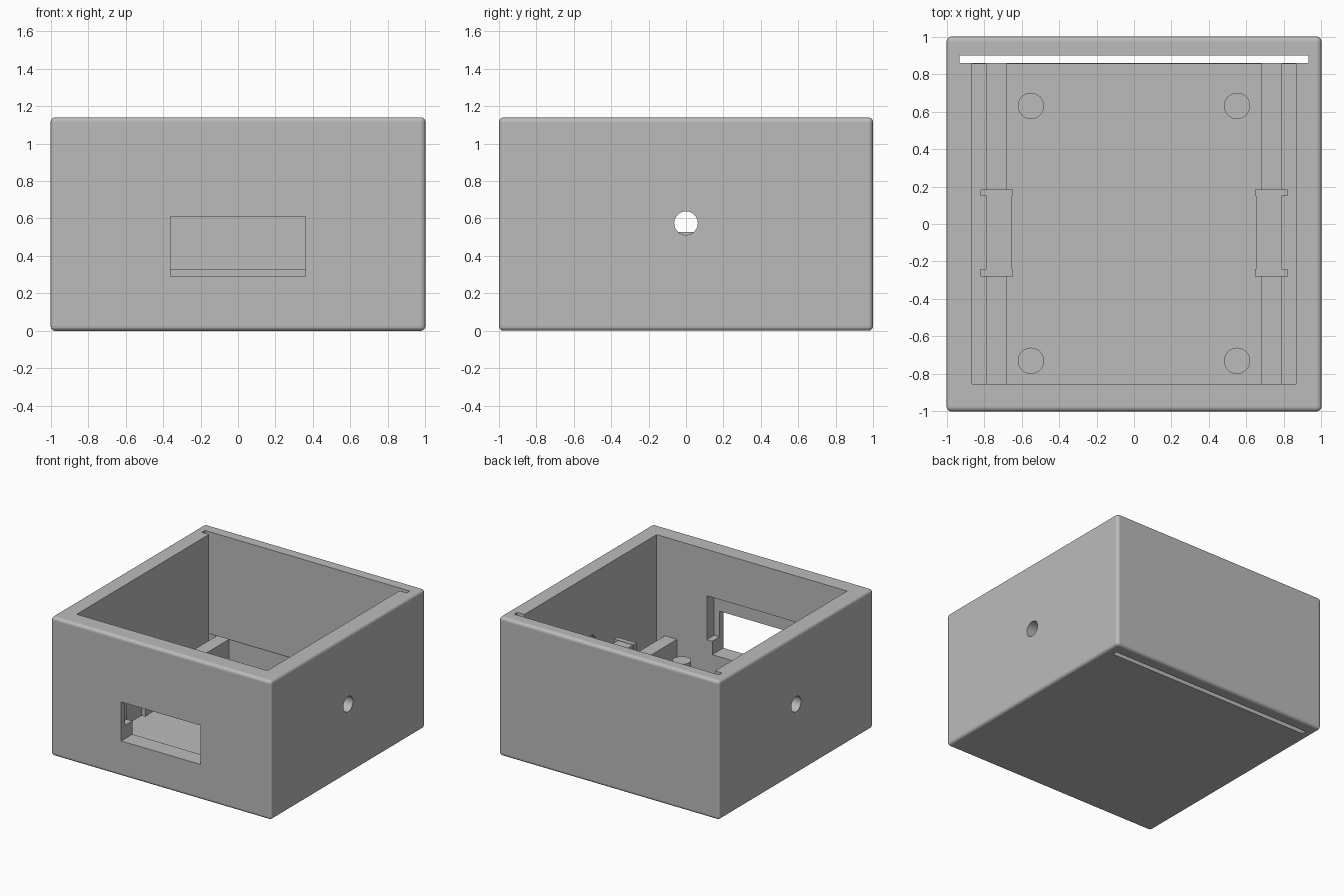
import bpy
import math

if "Cube" in bpy.data.objects:
    bpy.data.objects.remove(bpy.data.objects["Cube"], do_unlink=True)

GREY = (0.5, 0.5, 0.5, 1)
mat = bpy.data.materials.new("plain grey")
mat.use_nodes = True
mat.diffuse_color = GREY
mat.node_tree.nodes["Principled BSDF"].inputs["Base Color"].default_value = GREY


def box(name, x, y, z):
    """Box spanning the given (low, high) ranges."""
    spans = (x, y, z)
    bpy.ops.mesh.primitive_cube_add(size=1, location=[(a + b) / 2 for a, b in spans])
    ob = bpy.context.object
    ob.name = name
    ob.scale = [b - a for a, b in spans]
    bpy.ops.object.transform_apply(location=True, rotation=False, scale=True)
    ob.data.materials.append(mat)
    return ob


def cylinder(name, radius, depth, location, rotation=(0, 0, 0)):
    bpy.ops.mesh.primitive_cylinder_add(vertices=40, radius=radius, depth=depth,
                                        location=location, rotation=rotation)
    ob = bpy.context.object
    ob.name = name
    ob.data.materials.append(mat)
    bpy.ops.object.shade_smooth_by_angle(angle=math.radians(30))
    return ob


def apply(ob, mod):
    bpy.context.view_layer.objects.active = ob
    bpy.ops.object.modifier_apply(modifier=mod.name)


def cut(ob, cutter):
    mod = ob.modifiers.new("cut", "BOOLEAN")
    mod.operation = "DIFFERENCE"
    mod.solver = "EXACT"
    mod.object = cutter
    apply(ob, mod)
    bpy.data.objects.remove(cutter, do_unlink=True)


HEIGHT = 1.14
FLOOR = 0.14
RAIL_TOP = 0.33
OVER = HEIGHT + 0.2

# Outer case with rounded edges
case = box("case", (-1, 1), (-1, 1), (0, HEIGHT))
bevel = case.modifiers.new("round", "BEVEL")
bevel.width = 0.025
bevel.segments = 4
apply(case, bevel)

# Cavity, leaving a thin low partition in front of the panel slot
cut(case, box("cavity", (-0.865, 0.865), (-0.855, 0.855), (FLOOR, OVER)))
cut(case, box("upper_cavity", (-0.865, 0.865), (0.8, 0.88), (RAIL_TOP, OVER)))
# Panel slot running through the floor
cut(case, box("panel_slot", (-0.93, 0.93), (0.86, 0.90), (-0.2, OVER)))
# Front window and the pocket behind it
cut(case, box("window", (-0.36, 0.36), (-1.2, -0.8), (0.29, 0.61)))
cut(case, box("window_pocket", (-0.41, 0.41), (-0.95, -0.8), (0.40, 0.76)))
# Cable holes in both sides
cut(case, cylinder("cable_holes", 0.063, 3, (0, 0, 0.575), (0, math.pi / 2, 0)))


def side_span(side, low, high):
    return tuple(sorted((side * low, side * high)))


# Rails, raised blocks and end clips along both sides
base = FLOOR - 0.02
for side, label in ((1, "left"), (-1, "right")):
    rail = side_span(side, 0.68, 0.79)
    clip = side_span(side, 0.645, 0.82)
    block = side_span(side, 0.65, 0.788)
    box(label + "_rail_front", rail, (-0.857, -0.27), (base, RAIL_TOP))
    box(label + "_rail_back", rail, (0.17, 0.857), (base, RAIL_TOP))
    box(label + "_block", block, (-0.25, 0.16), (base, 0.527))
    box(label + "_clip_front", clip, (-0.28, -0.24), (base, 0.53))
    box(label + "_clip_back", clip, (0.15, 0.185), (base, 0.53))
    # Standoffs on the floor
    for y, end in ((-0.73, "front"), (0.63, "back")):
        cylinder(label + "_standoff_" + end, 0.07, 0.12, (side * 0.55, y, 0.18))
